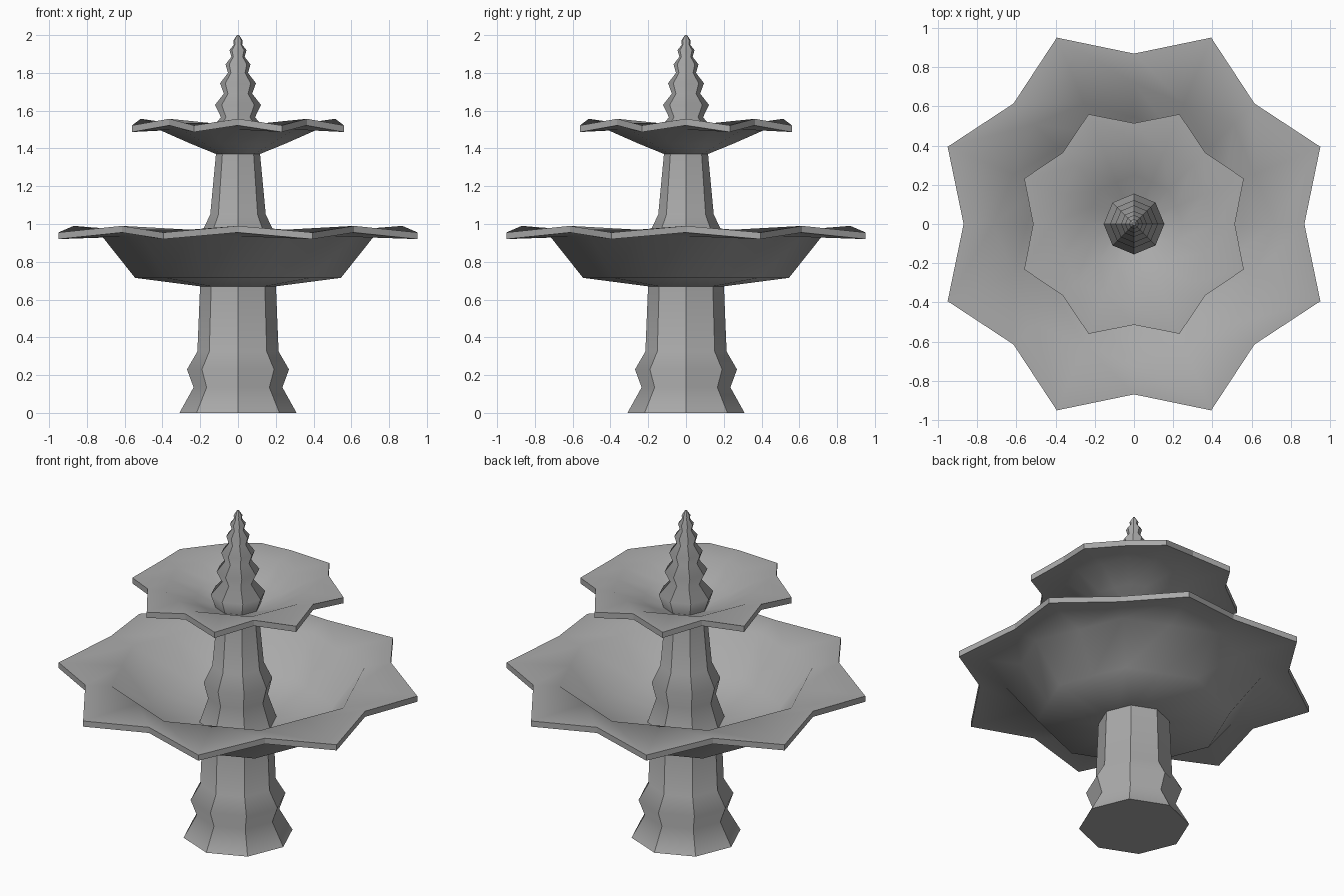
import bpy, bmesh, math

if "Cube" in bpy.data.objects:
    bpy.data.objects.remove(bpy.data.objects["Cube"])

stone = bpy.data.materials.new("grey_stone")
stone.use_nodes = True
GREY = (0.4, 0.4, 0.4, 1)
stone.diffuse_color = GREY
stone.node_tree.nodes["Principled BSDF"].inputs["Base Color"].default_value = GREY


def add_ring(bm, radius, z, count):
    return [bm.verts.new((radius * math.cos(i * math.tau / count),
                          radius * math.sin(i * math.tau / count), z)) for i in range(count)]


def bridge(bm, low, high):
    n = len(low)
    return [bm.faces.new((low[i], low[(i + 1) % n], high[(i + 1) % n], high[i])) for i in range(n)]


def finish(bm, name):
    bmesh.ops.recalc_face_normals(bm, faces=bm.faces)
    mesh = bpy.data.meshes.new(name)
    bm.to_mesh(mesh)
    bm.free()
    mesh.materials.append(stone)
    obj = bpy.data.objects.new(name, mesh)
    bpy.context.collection.objects.link(obj)
    return obj


def column(name, profile):
    """Octagonal turned column: facets stay crisp, mouldings blend vertically."""
    bm = bmesh.new()
    rings = [add_ring(bm, r, z, 8) for r, z in profile]
    for low, high in zip(rings, rings[1:]):
        for face in bridge(bm, low, high):
            face.smooth = True
        for a, b in zip(low, high):
            bm.edges.get((a, b)).smooth = False
    for end in (rings[0], rings[-1]):
        for edge in bm.faces.new(end).edges:
            edge.smooth = False
    return finish(bm, name)


def petal_ring(bm, valley, tip, z_valley, z_tip):
    """Sixteen points alternating between valley and tip."""
    ring = add_ring(bm, 1, 0, 16)
    for i, v in enumerate(ring):
        r, z = (tip, z_tip) if i % 2 else (valley, z_valley)
        v.co = (v.co.x * r, v.co.y * r, z)
    return ring


def bowl(name, profile, valley, tip, z_valley, z_tip, thick):
    """Octagonal dish with an eight-pointed wavy lip."""
    bm = bmesh.new()
    chord = math.cos(math.pi / 8)

    def skin(lift):
        rings = [petal_ring(bm, r, r * chord, z + lift, z + lift) for r, z in profile]
        rings.append(petal_ring(bm, valley, tip, z_valley + lift, z_tip + lift))
        for low, high in zip(rings, rings[1:]):
            for face in bridge(bm, low, high):
                face.smooth = True
        bm.faces.new(rings[0])
        return rings[-1]

    under, upper = skin(0), skin(thick)
    for face in bridge(bm, under, upper):
        for edge in face.edges:
            edge.smooth = False
    return finish(bm, name)


# Columns, from the ground up
column("base_column", [(0.31, 0), (0.235, 0.135), (0.27, 0.23), (0.215, 0.325), (0.2, 0.69)])
column("middle_column", [(0.225, 0.69), (0.17, 0.85), (0.195, 0.95), (0.147, 1.05), (0.115, 1.39)])
column("finial", [(0.12, 1.39), (0.155, 1.49), (0.09, 1.565), (0.122, 1.63), (0.075, 1.69),
                  (0.095, 1.745), (0.053, 1.80), (0.066, 1.845), (0.035, 1.885),
                  (0.045, 1.92), (0.022, 1.95), (0.025, 1.97), (0.006, 2.0)])

# Bowls
bowl("lower_bowl", [(0.2, 0.67), (0.545, 0.715), (0.72, 0.935)], 0.87, 1.03, 0.955, 0.92, 0.035)
bowl("upper_bowl", [(0.115, 1.37), (0.25, 1.425), (0.42, 1.5)], 0.515, 0.607, 1.522, 1.487, 0.035)
